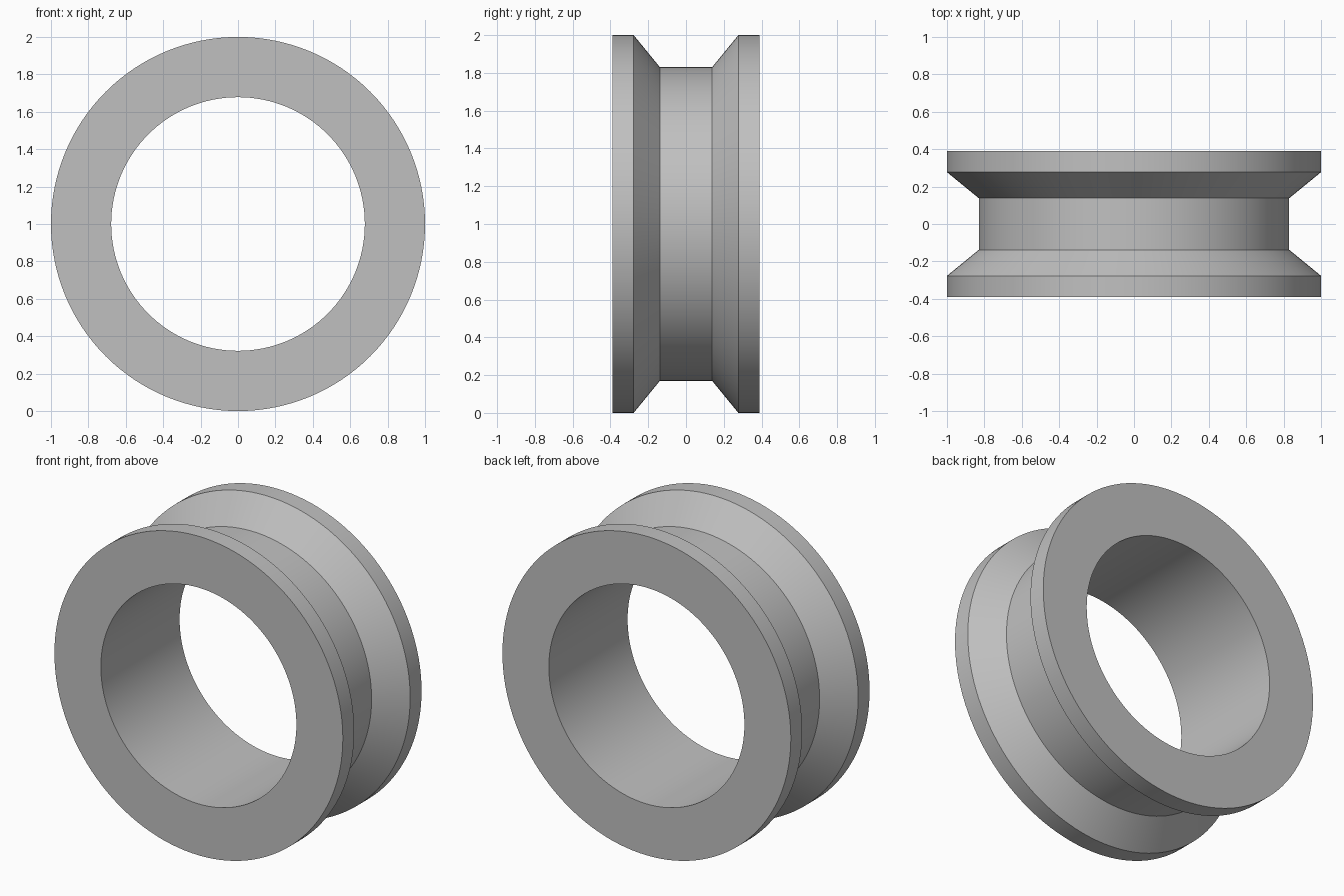
import bpy
import bmesh
import math
from mathutils import Matrix, Vector

default_cube = bpy.data.objects.get("Cube")
if default_cube:
    bpy.data.objects.remove(default_cube, do_unlink=True)

SEGMENTS = 128
OUTER, GROOVE, BORE = 1.0, 0.83, 0.678

# Half profile as (radius, y); mirrored to close the cross-section
half = [(BORE, 0.39), (OUTER, 0.39), (OUTER, 0.277), (GROOVE, 0.138)]
profile = half + [(r, -y) for r, y in reversed(half)]

# Plain grey material
grey = bpy.data.materials.new("light_grey")
grey.use_nodes = True
colour = (0.53, 0.53, 0.53, 1.0)
grey.diffuse_color = colour
grey.node_tree.nodes["Principled BSDF"].inputs["Base Color"].default_value = colour

# Grooved ring revolved around the y axis
bm = bmesh.new()
rings = []
for i in range(SEGMENTS):
    turn = Matrix.Rotation(math.tau * i / SEGMENTS, 3, "Y")
    rings.append([bm.verts.new(turn @ Vector((r, y, 0)) + Vector((0, 0, OUTER)))
                  for r, y in profile])
for i, ring in enumerate(rings):
    following = rings[(i + 1) % SEGMENTS]
    for j in range(len(profile)):
        k = (j + 1) % len(profile)
        bm.faces.new((ring[j], ring[k], following[k], following[j]))
bmesh.ops.recalc_face_normals(bm, faces=bm.faces)

mesh = bpy.data.meshes.new("grooved_ring")
bm.to_mesh(mesh)
bm.free()
mesh.materials.append(grey)
ring_object = bpy.data.objects.new("grooved_ring", mesh)
bpy.context.collection.objects.link(ring_object)

# Smooth round surfaces, crisp rims
bpy.ops.object.select_all(action="DESELECT")
ring_object.select_set(True)
bpy.context.view_layer.objects.active = ring_object
bpy.ops.object.shade_smooth_by_angle(angle=math.radians(30))
